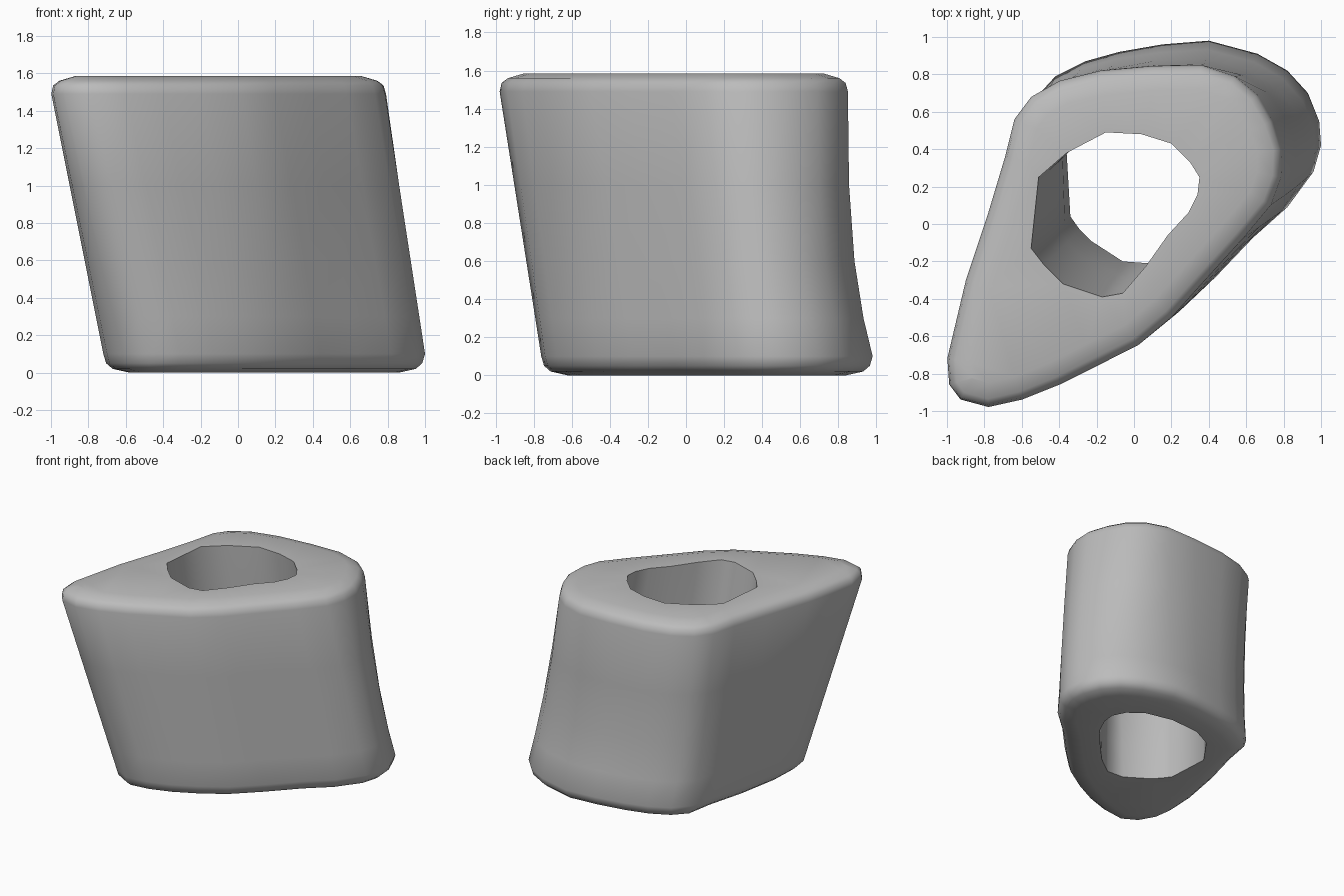
import bpy
import bmesh
import math
from mathutils import Vector

cube = bpy.data.objects.get("Cube")
if cube:
    bpy.data.objects.remove(cube, do_unlink=True)

# Matching plan outlines at the top and the foot, counter-clockwise
OUTER_TOP = [(-1, -.72), (-.99, -.86), (-.93, -.94), (-.78, -.98), (-.6, -.94), (-.4, -.86),
             (-.2, -.76), (.02, -.65), (.2, -.5), (.38, -.3), (.58, -.08), (.73, .1),
             (.785, .25), (.79, .4), (.74, .55), (.66, .69), (.54, .79), (.36, .85),
             (.1, .845), (-.18, .82), (-.4, .765), (-.55, .68), (-.64, .56), (-.69, .36),
             (-.78, .06), (-.9, -.3)]
OUTER_FOOT = [(-.72, -.4), (-.7, -.54), (-.62, -.68), (-.48, -.76), (-.31, -.74),
              (-.13, -.68), (.05, -.59), (.24, -.47), (.44, -.28), (.64, -.07), (.82, .09),
              (.96, .28), (1, .42), (.99, .55), (.93, .7), (.82, .82), (.66, .91), (.4, .98),
              (.15, .96), (-.08, .92), (-.26, .87), (-.42, .79), (-.53, .67), (-.57, .45),
              (-.65, .15), (-.71, -.18)]
HOLE_TOP = [(-.55, -.13), (-.48, -.22), (-.38, -.32), (-.17, -.39), (-.06, -.37), (.06, -.23),
            (.18, -.06), (.29, .06), (.34, .16), (.35, .25), (.3, .33), (.2, .43),
            (.04, .48), (-.15, .49), (-.36, .38), (-.51, .25)]
HOLE_FOOT = [(-.34, .04), (-.29, -.03), (-.23, -.09), (-.06, -.2), (.08, -.21), (.23, -.1),
             (.38, .06), (.52, .22), (.58, .35), (.59, .45), (.54, .55), (.42, .64),
             (.2, .69), (-.05, .67), (-.21, .59), (-.36, .38)]
# Height and inset of each ring along the walls
OUTER_RINGS = [(0, .14), (.02, .05), (.05, .015), (.1, 0), (.3, 0), (.6, 0), (1, 0),
               (1.49, 0), (1.535, .012), (1.56, .045), (1.585, .13)]
HOLE_RINGS = [(0, 0), (.3, 0), (.6, 0), (1, 0), (1.585, 0)]


def inset(points, amount):
    """Move every point of a counter-clockwise loop inwards."""
    result = []
    for i, p in enumerate(points):
        along = (points[(i + 1) % len(points)] - points[i - 1]).normalized()
        result.append(p + Vector((-along.y, along.x)) * amount)
    return result


def section(top, foot, z):
    """Blend the two outlines at a height; the back flares near its foot."""
    t = max(0, min(1, (1.5 - z) / 1.4))
    points = []
    for (ax, ay), (bx, by) in zip(top, foot):
        back = max(0, min(1, ay / .8))
        ty = t + (t ** 3 - t) * back
        points.append(Vector((ax + (bx - ax) * t, ay + (by - ay) * ty)))
    return points


def wall(bm, top, foot, rings):
    """Stack the rings into a wall and return the bottom and top loops."""
    loops = [[bm.verts.new((p.x, p.y, z)) for p in inset(section(top, foot, z), d)]
             for z, d in rings]
    n = len(top)
    for a, b in zip(loops, loops[1:]):
        for i in range(n):
            j = (i + 1) % n
            bm.faces.new((a[i], a[j], b[j], b[i]))
    return loops[0], loops[-1]


# Ring body: outer wall, hole wall and two flat caps between them
bm = bmesh.new()
outer_ends = wall(bm, OUTER_TOP, OUTER_FOOT, OUTER_RINGS)
hole_ends = wall(bm, HOLE_TOP, HOLE_FOOT, HOLE_RINGS)
for outer, hole in zip(outer_ends, hole_ends):
    edges = [bm.edges.get((loop[i - 1], loop[i])) for loop in (outer, hole)
             for i in range(len(loop))]
    bmesh.ops.triangle_fill(bm, edges=edges, use_beauty=True)
bmesh.ops.recalc_face_normals(bm, faces=bm.faces)
mesh = bpy.data.meshes.new("leaning_ring")
bm.to_mesh(mesh)
bm.free()
ring = bpy.data.objects.new("leaning_ring", mesh)
bpy.context.collection.objects.link(ring)

# Plain grey
grey = bpy.data.materials.new("plain_grey")
grey.use_nodes = True
colour = (.5, .5, .5, 1)
grey.diffuse_color = colour
grey.node_tree.nodes["Principled BSDF"].inputs["Base Color"].default_value = colour
mesh.materials.append(grey)

bpy.context.view_layer.objects.active = ring
ring.select_set(True)
bpy.ops.object.shade_smooth_by_angle(angle=math.radians(45))
